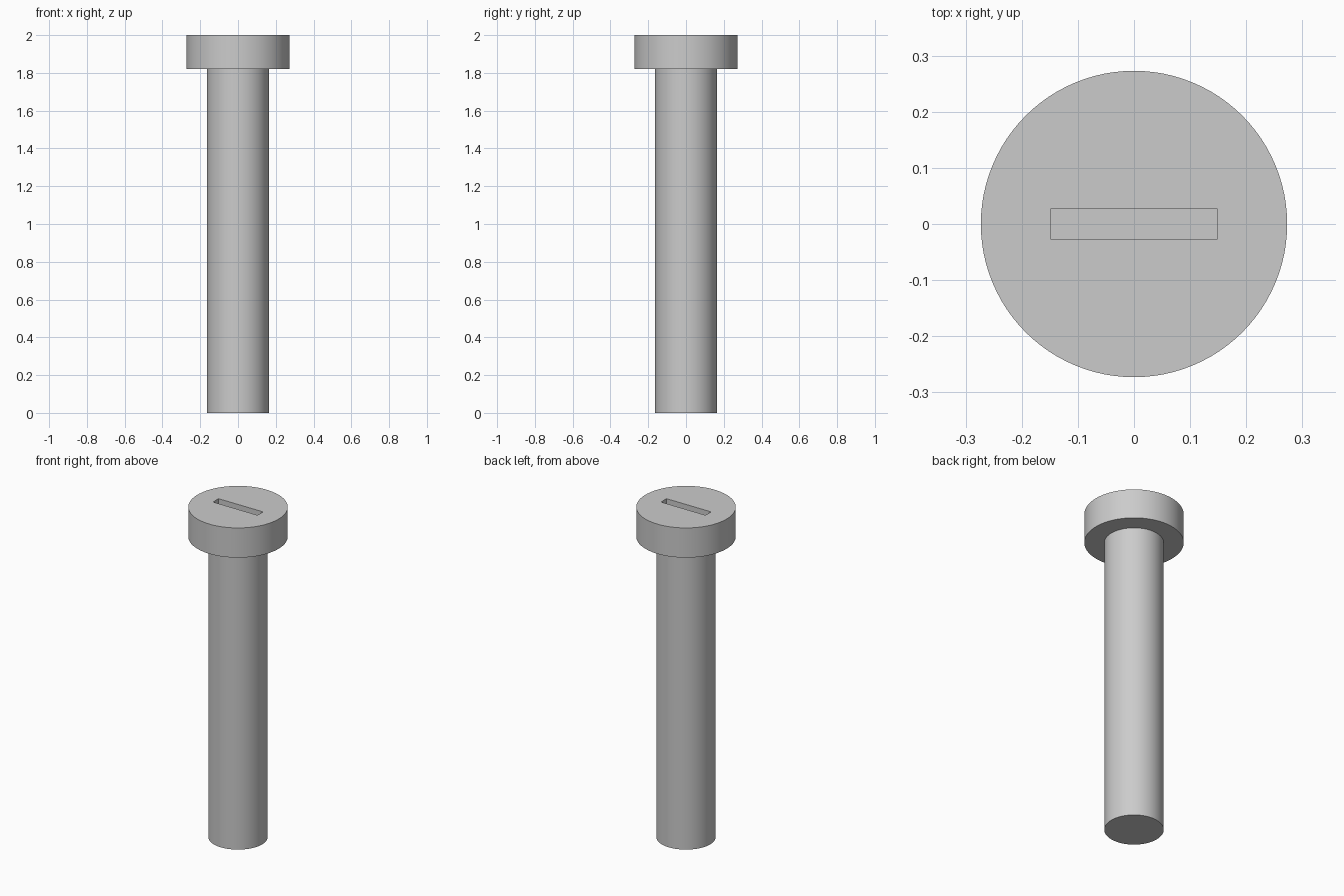
import bpy
import bmesh
import math

if "Cube" in bpy.data.objects:
    bpy.data.objects.remove(bpy.data.objects["Cube"], do_unlink=True)

HEIGHT, HEAD_BASE = 2.0, 1.82
HEAD_R, SHAFT_R = 0.273, 0.163
SLOT_LENGTH, SLOT_WIDTH, SLOT_DEPTH = 0.298, 0.053, 0.09
SEGMENTS = 96

steel = bpy.data.materials.new("grey steel")
steel.use_nodes = True
grey = (0.6, 0.6, 0.6, 1)
steel.diffuse_color = grey
steel.node_tree.nodes["Principled BSDF"].inputs["Base Color"].default_value = grey


def add_object(name, bm):
    mesh = bpy.data.meshes.new(name)
    bm.to_mesh(mesh)
    bm.free()
    mesh.materials.append(steel)
    obj = bpy.data.objects.new(name, mesh)
    bpy.context.collection.objects.link(obj)
    return obj


# Shaft and flat head as one closed body, grown upward from the bottom disc
bm = bmesh.new()
bmesh.ops.create_circle(bm, cap_ends=True, segments=SEGMENTS, radius=SHAFT_R)
ring = bm.edges[:]
for radius, z in [(SHAFT_R, HEAD_BASE), (HEAD_R, HEAD_BASE), (HEAD_R, HEIGHT)]:
    grown = bmesh.ops.extrude_edge_only(bm, edges=ring)["geom"]
    ring = [g for g in grown if isinstance(g, bmesh.types.BMEdge)]
    for v in [g for g in grown if isinstance(g, bmesh.types.BMVert)]:
        s = radius / math.hypot(v.co.x, v.co.y)
        v.co = (v.co.x * s, v.co.y * s, z)
bmesh.ops.contextual_create(bm, geom=ring)
bmesh.ops.recalc_face_normals(bm, faces=bm.faces[:])
bolt = add_object("slotted_bolt", bm)

# Box that cuts the driver slot
bm = bmesh.new()
bmesh.ops.create_cube(bm, size=1)
bmesh.ops.scale(bm, vec=(SLOT_LENGTH, SLOT_WIDTH, SLOT_DEPTH * 2), verts=bm.verts)
bmesh.ops.translate(bm, vec=(0, 0, HEIGHT), verts=bm.verts)
cutter = add_object("slot_cutter", bm)

cut = bolt.modifiers.new("slot", "BOOLEAN")
cut.operation = "DIFFERENCE"
cut.solver = "EXACT"
cut.object = cutter

# Apply the cut, drop the cutter and smooth the round walls
bpy.ops.object.select_all(action="DESELECT")
bpy.context.view_layer.objects.active = bolt
bolt.select_set(True)
bpy.ops.object.modifier_apply(modifier=cut.name)
bpy.data.objects.remove(cutter, do_unlink=True)
bpy.ops.object.shade_smooth_by_angle(angle=math.radians(30))
